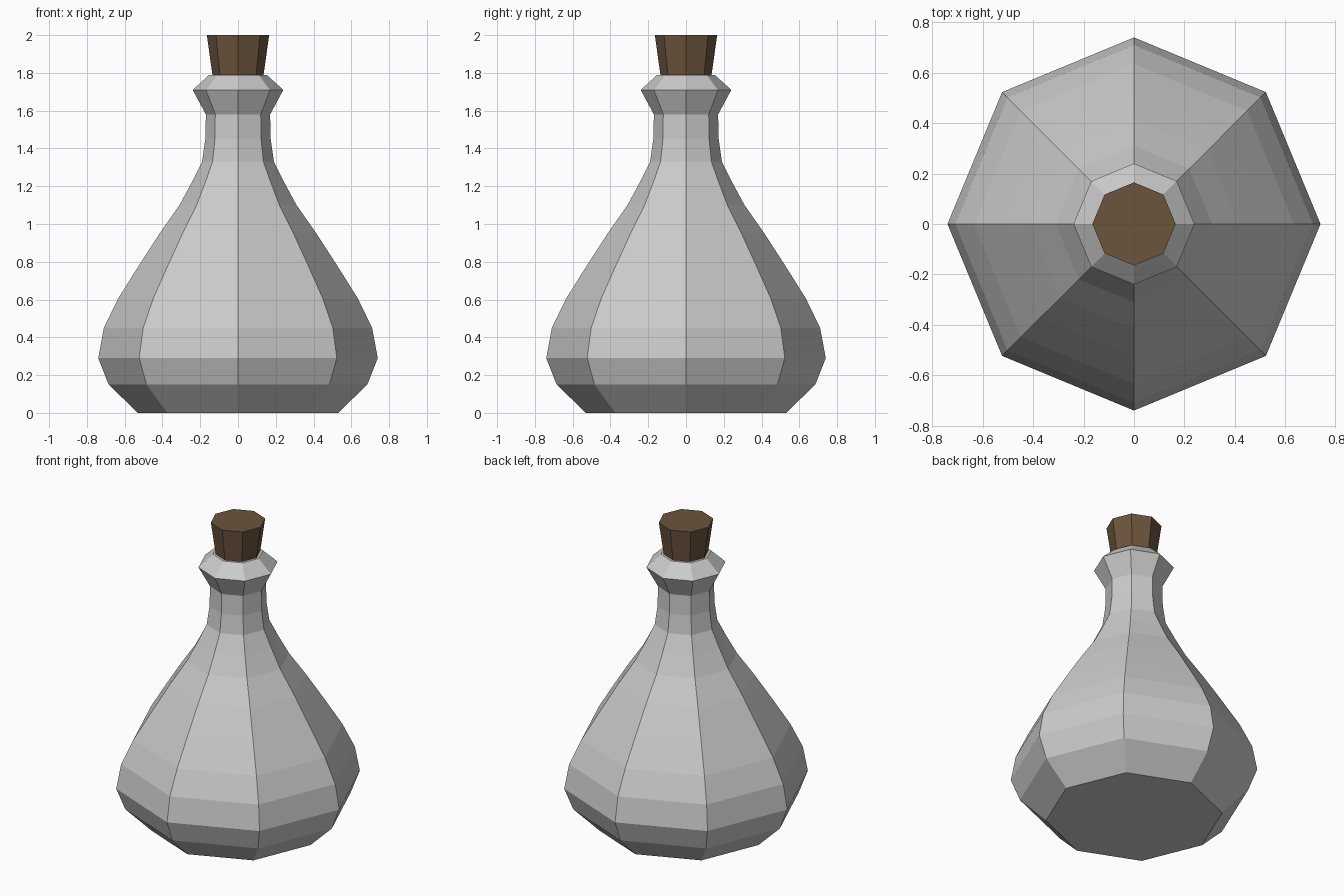
import bpy, bmesh, math

if "Cube" in bpy.data.objects:
    bpy.data.objects.remove(bpy.data.objects["Cube"])

SIDES = 8


def lathe(name, profile):
    """Closed eight-sided solid from (radius, height) pairs, bottom to top."""
    bm = bmesh.new()
    rings = []
    for r, z in profile:
        rings.append([bm.verts.new((r * math.cos(2 * math.pi * i / SIDES),
                                    r * math.sin(2 * math.pi * i / SIDES), z))
                      for i in range(SIDES)])
    for low, high in zip(rings, rings[1:]):
        for i in range(SIDES):
            j = (i + 1) % SIDES
            bm.faces.new((low[i], low[j], high[j], high[i]))
    bm.faces.new(rings[0][::-1])
    bm.faces.new(rings[-1])
    mesh = bpy.data.meshes.new(name)
    bm.to_mesh(mesh)
    bm.free()
    obj = bpy.data.objects.new(name, mesh)
    bpy.context.collection.objects.link(obj)
    return obj


# Bottle: bulbous base, tapering shoulder, narrow neck, flared lip
lathe("bottle", [
    (0.53, 0.0), (0.685, 0.15), (0.74, 0.29), (0.71, 0.45), (0.635, 0.605),
    (0.525, 0.78), (0.415, 0.95), (0.31, 1.10), (0.245, 1.22), (0.19, 1.33),
    (0.173, 1.45), (0.17, 1.58), (0.24, 1.71), (0.152, 1.79),
])

# Cork stopper, widening to the top
cork = lathe("cork", [(0.134, 1.78), (0.165, 2.0)])
brown = bpy.data.materials.new("cork_brown")
brown.diffuse_color = (0.15, 0.09, 0.045, 1)
brown.use_nodes = True
brown.node_tree.nodes["Principled BSDF"].inputs["Base Color"].default_value = brown.diffuse_color
cork.data.materials.append(brown)
